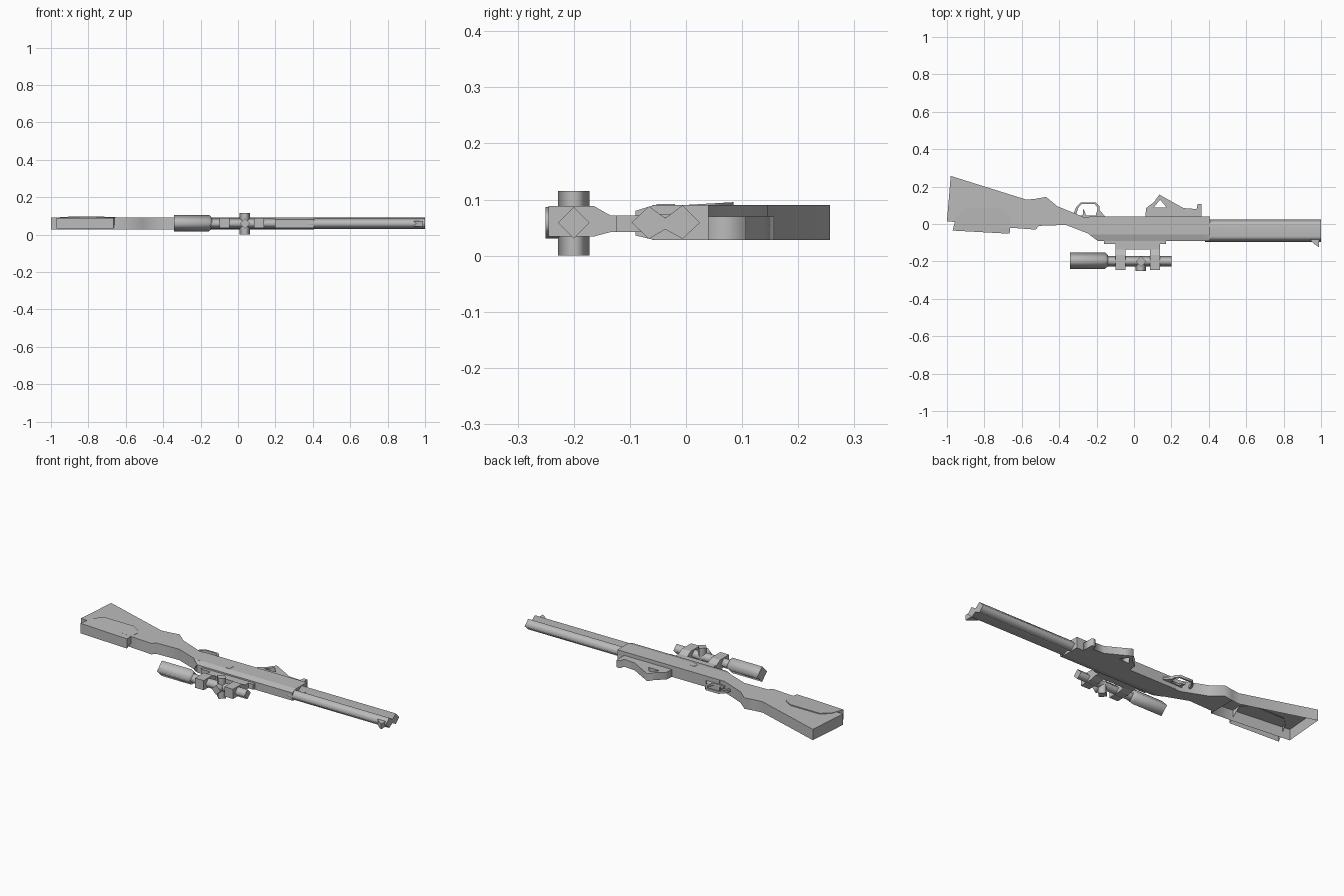
import bpy, bmesh, math
from mathutils import Vector

if "Cube" in bpy.data.objects:
    bpy.data.objects.remove(bpy.data.objects["Cube"])

grey = bpy.data.materials.new("steel grey")
grey.diffuse_color = (0.5, 0.5, 0.5, 1)
grey.use_nodes = True
grey.node_tree.nodes["Principled BSDF"].inputs["Base Color"].default_value = grey.diffuse_color
MID = 0.059  # height of the centre plane


def finish(name, bm, walls=(), limit=180):
    """Turn a bmesh into an object; smooth walls, sharp caps and sharp corners."""
    bmesh.ops.recalc_face_normals(bm, faces=bm.faces)
    walls = set(walls)
    for f in walls:
        f.smooth = True
    for e in bm.edges:
        angle = e.calc_face_angle(0) if len(e.link_faces) == 2 else 0
        e.smooth = all(f in walls for f in e.link_faces) and angle < math.radians(limit)
    me = bpy.data.meshes.new(name)
    bm.to_mesh(me)
    bm.free()
    me.materials.append(grey)
    ob = bpy.data.objects.new(name, me)
    bpy.context.collection.objects.link(ob)
    return ob


def loft(name, rings, smooth=False, floor=None, limit=180):
    """Skin closed rings; the last is capped, the first over the floor indices."""
    bm = bmesh.new()
    loops = [[bm.verts.new(p) for p in r] for r in rings]
    n = len(loops[0])
    walls = []
    for a, b in zip(loops, loops[1:]):
        for i in range(n):
            j = (i + 1) % n
            walls.append(bm.faces.new((a[i], a[j], b[j], b[i])))
    floor = range(n) if floor is None else floor
    if len(floor):
        bm.faces.new([loops[0][i] for i in floor])
    bm.faces.new(loops[-1])
    return finish(name, bm, walls if smooth else (), limit)


def plate(name, outline, z0, z1, **kw):
    return loft(name, [[(x, y, z) for x, y in outline] for z in (z0, z1)], **kw)


def box(name, x0, x1, y0, y1, z0, z1):
    return plate(name, [(x0, y0), (x1, y0), (x1, y1), (x0, y1)], z0, z1)


def along_x(name, section, x0, x1, smooth=False):
    return loft(name, [[(x, y, z) for y, z in section] for x in (x0, x1)], smooth)


def diamond(name, start, axis, stations):
    """Four-sided tube; stations are (distance, radius) along the axis."""
    axis = Vector(axis)
    u = Vector((0, 0, 1)) if abs(axis.z) < 0.5 else Vector((1, 0, 0))
    v = axis.cross(u)
    rings = []
    for d, r in stations:
        c = Vector(start) + axis * d
        rings.append([c + u * r, c + v * r, c - u * r, c - v * r])
    return loft(name, rings, True)


def pierced(name, outer, inner, z0, z1):
    """Flat plate with one hole."""
    cu = bpy.data.curves.new(name, 'CURVE')
    cu.dimensions, cu.fill_mode = '2D', 'BOTH'
    cu.extrude = (z1 - z0) / 2
    for pts in (outer, inner):
        s = cu.splines.new('POLY')
        s.points.add(len(pts) - 1)
        for p, (x, y) in zip(s.points, pts):
            p.co = (x, y, 0, 1)
        s.use_cyclic_u = True
    cu.materials.append(grey)
    ob = bpy.data.objects.new(name, cu)
    ob.location.z = (z0 + z1) / 2
    bpy.context.collection.objects.link(ob)
    bpy.ops.object.select_all(action='DESELECT')
    ob.select_set(True)
    bpy.context.view_layer.objects.active = ob
    bpy.ops.object.convert(target='MESH')


# Stock with wrist and grip knuckle; the butt is a shell open underneath
plate("stock", [(-1.0, 0.015), (-0.98, 0.257), (-0.575, 0.13), (-0.525, 0.135),
                (-0.47, 0.145), (-0.41, 0.095), (-0.27, 0.038), (-0.2, 0.038),
                (-0.2, -0.06), (-0.235, -0.055), (-0.365, -0.005), (-0.51, -0.01),
                (-0.525, -0.03), (-0.66, -0.02)], 0.028, 0.09,
      smooth=True, floor=range(3, 13), limit=60)

# Cheek pad: thin shell with a tilted top, wrapping over the comb
pad = [(-0.97, -0.035), (-0.665, -0.052), (-0.655, 0.035),
       (-0.675, 0.06), (-0.72, 0.085), (-0.905, 0.085), (-0.95, 0.04)]
loft("cheek_pad", [[(x, y, 0.032 if y < 0 else 0.086) for x, y in pad],
                   [(x, y, 0.0905 + 0.058 * y) for x, y in pad]],
     smooth=True, floor=(), limit=60)

# Receiver with chamfered upper edge and sloped rear
section = [(0.04, 0.028), (0.04, 0.0905), (-0.056, 0.0905), (-0.09, 0.08),
           (-0.09, 0.036), (-0.056, 0.028)]
rear = [-0.24, -0.24, -0.24, -0.195, -0.195, -0.24]
loft("receiver", [[(x, y, z) for x, (y, z) in zip(rear, section)],
                  [(0.405, y, z) for y, z in section]])

# Barrel and magazine tube as one fused double-diamond bar
along_x("barrel_and_tube",
        [(-0.097, 0.059), (-0.066, 0.088), (-0.037, 0.067), (-0.006, 0.09),
         (0.025, 0.059), (-0.006, 0.03), (-0.037, 0.047), (-0.066, 0.03)],
        0.38, 1.0, True)
plate("front_sight", [(0.94, -0.085), (0.99, -0.08), (0.99, -0.125), (0.968, -0.11)],
      0.042, 0.072)

# Trigger guard and trigger
pierced("trigger_guard",
        [(-0.33, 0.035), (-0.31, 0.09), (-0.285, 0.115), (-0.205, 0.115),
         (-0.185, 0.095), (-0.185, 0.075), (-0.15, 0.035)],
        [(-0.312, 0.045), (-0.297, 0.09), (-0.28, 0.106), (-0.21, 0.106),
         (-0.195, 0.09), (-0.197, 0.07), (-0.205, 0.045)], 0.052, 0.066)
plate("trigger", [(-0.275, 0.035), (-0.255, 0.035), (-0.262, 0.065), (-0.272, 0.08)],
      0.055, 0.063)

# Loading lever with triangular opening
pierced("lever",
        [(0.06, 0.035), (0.065, 0.085), (0.108, 0.118), (0.135, 0.157),
         (0.175, 0.135), (0.265, 0.085), (0.335, 0.08), (0.34, 0.107),
         (0.362, 0.107), (0.362, 0.035)],
        [(0.105, 0.088), (0.175, 0.088), (0.14, 0.13)], 0.028, 0.07)

# Scope rail and mount
box("scope_rail", -0.16, 0.17, -0.107, -0.085, 0.042, 0.072)
box("scope_base", -0.085, 0.14, -0.135, -0.105, 0.042, 0.072)
for name, x0, x1 in (("rear_ring", -0.1, -0.045), ("front_ring", 0.085, 0.14)):
    along_x(name, [(-0.107, 0.042), (-0.107, 0.072), (-0.135, 0.072), (-0.165, 0.089),
                   (-0.245, 0.089), (-0.245, 0.034), (-0.165, 0.034), (-0.135, 0.042)],
            x0, x1)

# Scope tube, objective bell and adjustment knobs
diamond("scope_tube", (-0.16, -0.2, MID), (1, 0, 0), [(0, 0.028), (0.36, 0.028)])
diamond("scope_bell", (-0.343, -0.196, 0.061), (1, 0, 0),
        [(0, 0.044), (0.188, 0.044), (0.203, 0.03)])
diamond("side_knobs", (0.037, -0.2, 0.0), (0, 0, 1), [(0, 0.028), (0.115, 0.028)])
diamond("top_knob", (0.037, -0.2, MID), (0, -1, 0), [(0, 0.028), (0.05, 0.028)])

# Small pins on the receiver and barrel
box("receiver_pin", -0.04, -0.015, -0.053, -0.02, 0.088, 0.092)
box("barrel_band", 0.42, 0.448, -0.05, -0.02, 0.068, 0.074)
